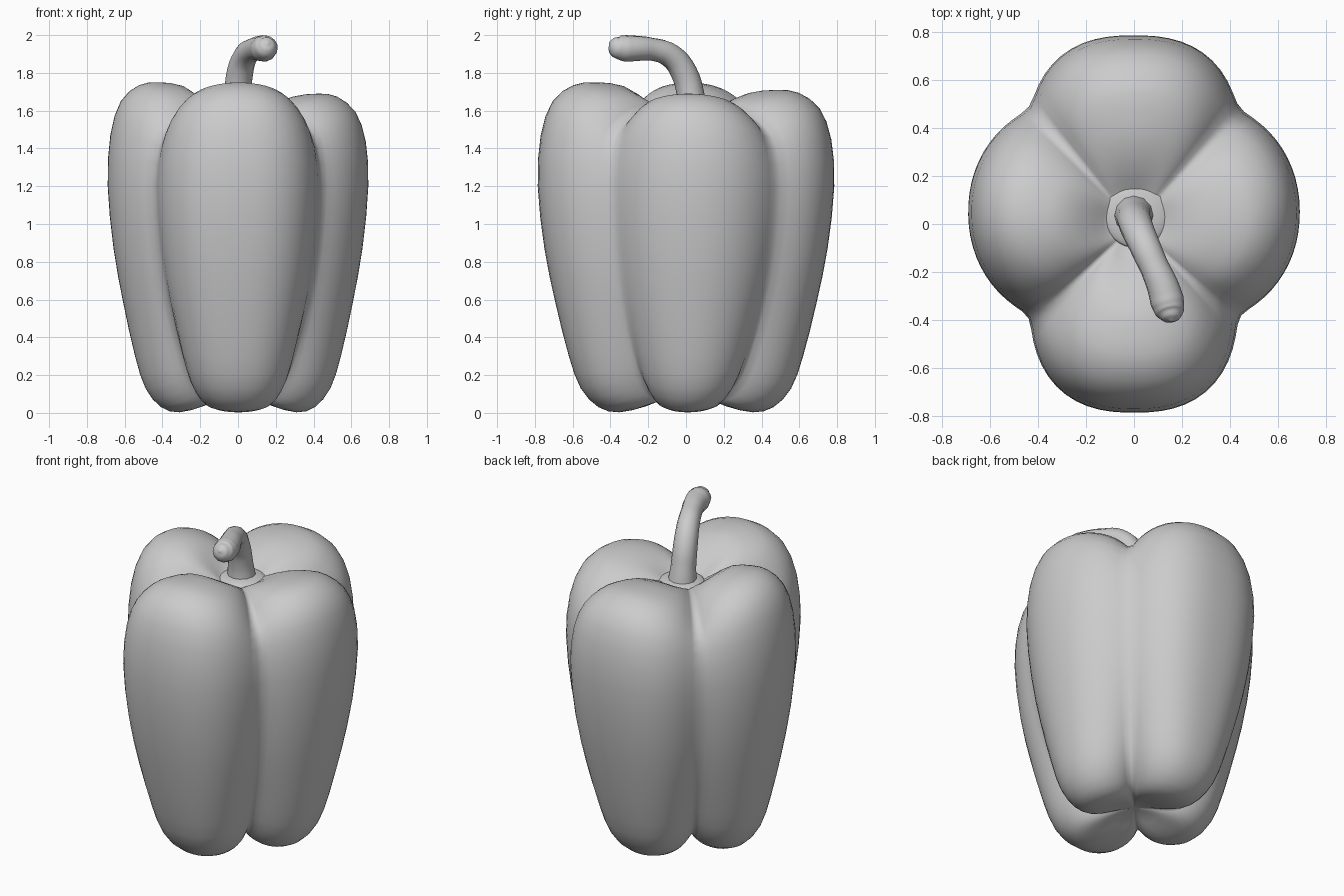
import bpy, bmesh
from math import sin, cos, pi, sqrt, atan2

if "Cube" in bpy.data.objects:
    bpy.data.objects.remove(bpy.data.objects["Cube"])

SEG, SUB = 96, 2

# Vertical profiles (relative radius, z) through a lobe crest and through a groove
LOBE = [(0, .10), (.13, .08), (.27, .035), (.45, .003), (.59, .03), (.71, .13), (.79, .3),
        (.88, .58), (.955, .87), (1, 1.2), (.98, 1.47), (.9, 1.65), (.76, 1.735),
        (.61, 1.75), (.42, 1.73), (.24, 1.64), (.14, 1.58), (0, 1.565)]
GROOVE = [(0, .10), (.12, .095), (.22, .09), (.32, .09), (.44, .12), (.57, .2), (.68, .33),
          (.83, .58), (.94, .87), (.99, 1.2), (.94, 1.4), (.84, 1.49), (.7, 1.55),
          (.58, 1.585), (.42, 1.6), (.24, 1.59), (.14, 1.57), (0, 1.565)]

# Lobes in plan: centre x, y, half sizes, roundness, top height (right, back, left, front)
LOBES = [(.20, .05, .49, .485, 2.1, 1.69), (0, .30, .45, .485, 2.5, 1.71),
         (-.20, .05, .49, .485, 2.1, 1.75), (0, -.30, .44, .485, 2.5, 1.75)]
GROOVE_PTS = [(.44, -.43), (.45, .49), (-.43, .49), (-.43, -.43)]
GA = [atan2(y, x) for x, y in GROOVE_PTS]
GA = [GA[0], GA[1], GA[2], GA[3] + 2 * pi, GA[0] + 2 * pi]


def smooth(pts):
    """Catmull-Rom refinement of a profile."""
    out = []
    for i in range(len(pts) - 1):
        p = [pts[max(0, min(len(pts) - 1, i + k))] for k in (-1, 0, 1, 2)]
        for s in range(SUB):
            t = s / SUB
            out.append(tuple(.5 * (2 * b + (c - a) * t + (2 * a - 5 * b + 4 * c - d) * t * t
                                   + (3 * b - a - 3 * c + d) * t ** 3)
                             for a, b, c, d in zip(*p)))
    return out + [pts[-1]]


def plan_radius(a):
    """Outer radius of the blended union of the four lobe superellipses."""
    total = 0
    for cx, cy, hx, hy, n, _ in LOBES:
        lo, hi = 0, 1.2
        for _ in range(24):
            r = (lo + hi) / 2
            if abs((r * cos(a) - cx) / hx) ** n + abs((r * sin(a) - cy) / hy) ** n < 1:
                lo = r
            else:
                hi = r
        total += max(.01, lo) ** 36
    return total ** (1 / 36)


# Pepper body
lobe_p, groove_p = smooth(LOBE), smooth(GROOVE)
columns = []
E = .12
for j in range(SEG):
    a = GA[0] + 2 * pi * j / SEG
    k = max(i for i in range(4) if a >= GA[i] - 1e-9)
    f = (a - GA[k]) / (GA[k + 1] - GA[k])
    w = max(0, (sqrt(sin(pi * f) ** 2 + E * E) - E) / (sqrt(1 + E * E) - E)) ** .6
    columns.append((a, plan_radius(a), w, LOBES[k][5] - 1.75))
bm = bmesh.new()
rings = []
for (sl, zl), (sg, zg) in list(zip(lobe_p, groove_p))[1:-1]:
    ring = []
    for a, R, w, drop in columns:
        zt = zl
        if zl > 1.2:
            zt += drop * min(1, (zl - 1.2) / .5) * min(1, max(0, sl - .14) / .3)
        r = R * (sg + (sl - sg) * w)
        ring.append(bm.verts.new((r * cos(a), r * sin(a), zg + (zt - zg) * w)))
    rings.append(ring)
for lo, hi in zip(rings, rings[1:]):
    for j in range(SEG):
        n = (j + 1) % SEG
        bm.faces.new((lo[j], lo[n], hi[n], hi[j]))
bottom, top = bm.verts.new((0, 0, .10)), bm.verts.new((0, 0, 1.565))
for j in range(SEG):
    n = (j + 1) % SEG
    bm.faces.new((bottom, rings[0][n], rings[0][j]))
    bm.faces.new((top, rings[-1][j], rings[-1][n]))
for f in bm.faces:
    f.smooth = True
mesh = bpy.data.meshes.new("pepper_body")
bm.to_mesh(mesh)
bm.free()
bpy.context.collection.objects.link(bpy.data.objects.new("pepper_body", mesh))

# Calyx disc around the stem
bpy.ops.mesh.primitive_uv_sphere_add(segments=32, ring_count=12, radius=1, location=(.01, .035, 1.583))
calyx = bpy.context.object
calyx.name = "calyx"
calyx.scale = (.135, .135, .03)
bpy.ops.object.shade_smooth()

# Bent stem, thickening then rounding off at its tip
PATH = [(0, .04, 1.56, .085), (0, .025, 1.68, .073), (.01, -.01, 1.8, .07),
        (.04, -.08, 1.89, .065), (.085, -.18, 1.925, .061), (.12, -.26, 1.93, .067),
        (.138, -.32, 1.93, .071), (.15, -.365, 1.94, .062), (.156, -.392, 1.955, .038),
        (.158, -.406, 1.962, .006)]
cu = bpy.data.curves.new("stem", 'CURVE')
cu.dimensions = '3D'
cu.bevel_depth = 1
cu.bevel_resolution = 4
cu.resolution_u = 4
cu.use_fill_caps = True
sp = cu.splines.new('BEZIER')
sp.bezier_points.add(len(PATH) - 1)
for bp, (x, y, z, r) in zip(sp.bezier_points, PATH):
    bp.co = (x, y, z)
    bp.radius = r
    bp.handle_left_type = bp.handle_right_type = 'AUTO'
stem = bpy.data.objects.new("stem", cu)
bpy.context.collection.objects.link(stem)
bpy.ops.object.select_all(action='DESELECT')
stem.select_set(True)
bpy.context.view_layer.objects.active = stem
bpy.ops.object.convert(target='MESH')
bpy.ops.object.shade_smooth()
